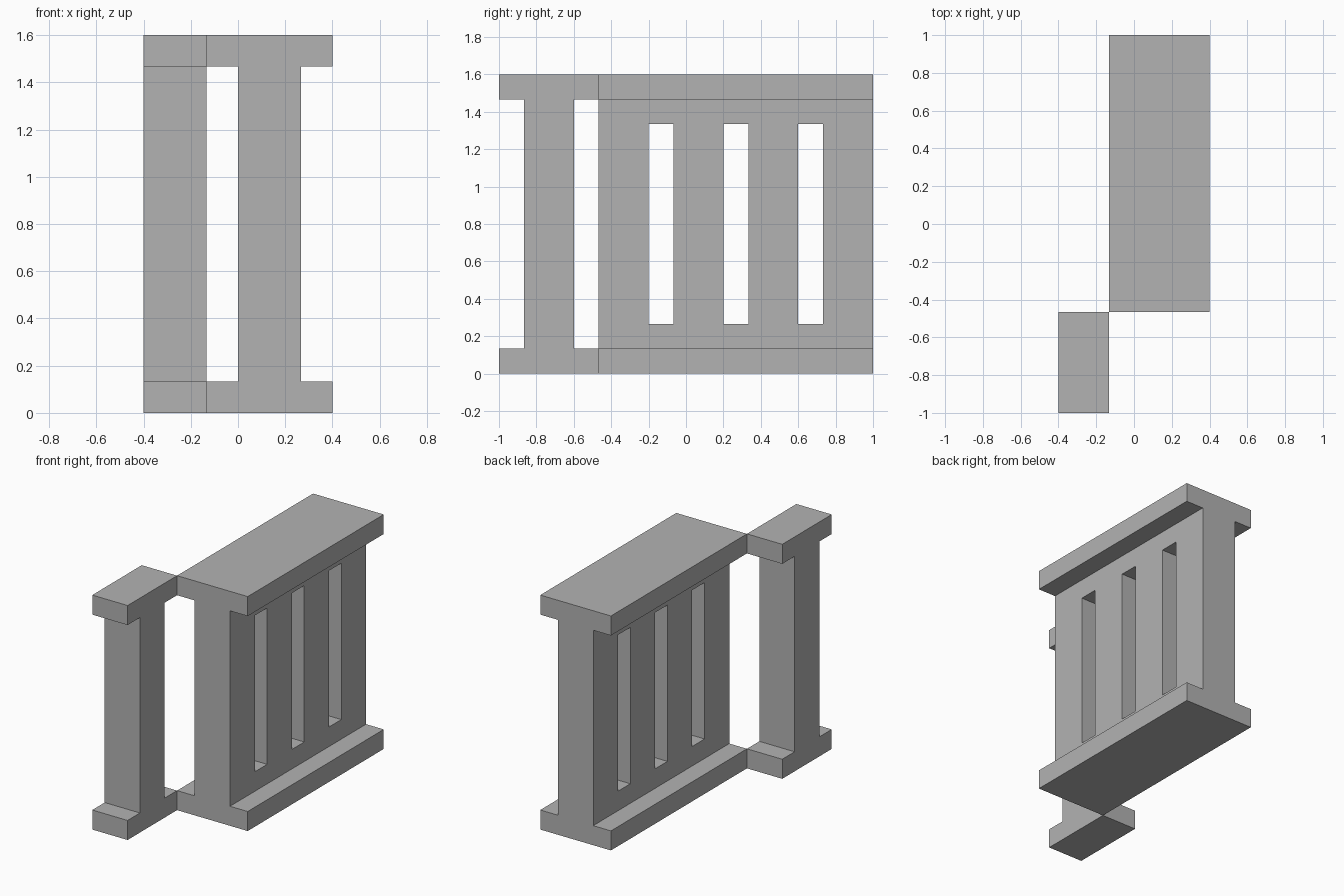
import bpy
import bmesh
from mathutils import Vector

cube = bpy.data.objects.get("Cube")
if cube:
    bpy.data.objects.remove(cube, do_unlink=True)

U = 2 / 30          # grid module
HEIGHT = 24         # all sizes below are in modules
SLAB = 2

stone = bpy.data.materials.new("grey_stone")
stone.use_nodes = True
GREY = (0.45, 0.45, 0.45, 1)
stone.diffuse_color = GREY
stone.node_tree.nodes["Principled BSDF"].inputs["Base Color"].default_value = GREY


def prism(name, profile, direction):
    """Extrude a closed profile along a direction vector, in modules."""
    bm = bmesh.new()
    face = bm.faces.new([bm.verts.new(Vector(p) * U) for p in profile])
    ext = bmesh.ops.extrude_face_region(bm, geom=[face])
    moved = [v for v in ext["geom"] if isinstance(v, bmesh.types.BMVert)]
    bmesh.ops.translate(bm, verts=moved, vec=Vector(direction) * U)
    bmesh.ops.recalc_face_normals(bm, faces=bm.faces)
    mesh = bpy.data.meshes.new(name)
    bm.to_mesh(mesh)
    bm.free()
    mesh.materials.append(stone)
    obj = bpy.data.objects.new(name, mesh)
    bpy.context.collection.objects.link(obj)
    return obj


def i_profile(center, flange, web):
    """Outline of an I section as (across, height) pairs."""
    right = [(flange, 0), (flange, SLAB), (web, SLAB),
             (web, HEIGHT - SLAB), (flange, HEIGHT - SLAB), (flange, HEIGHT)]
    left = [(-a, z) for a, z in reversed(right)]
    return [(center + a, z) for a, z in right + left]


# End post with its base and cap, offset to the right of the panel
prism("end_post", [(-6, a, z) for a, z in i_profile(-11, 4, 2)], (4, 0, 0))

# Long balustrade panel with base and cap rail
panel = prism("balustrade_panel",
              [(a, -7, z) for a, z in i_profile(2, 4, 2)], (0, 22, 0))

# Three upright slots through the panel
for y in (-3, 3, 9):
    cutter = prism("slot_cutter",
                   [(-1, y, 4), (-1, y + 2, 4), (-1, y + 2, 20), (-1, y, 20)],
                   (6, 0, 0))
    cutter.hide_render = True
    mod = panel.modifiers.new("slot", 'BOOLEAN')
    mod.operation = 'DIFFERENCE'
    mod.solver = 'EXACT'
    mod.object = cutter
    bpy.context.view_layer.objects.active = panel
    bpy.ops.object.modifier_apply(modifier=mod.name)
    bpy.data.objects.remove(cutter, do_unlink=True)
